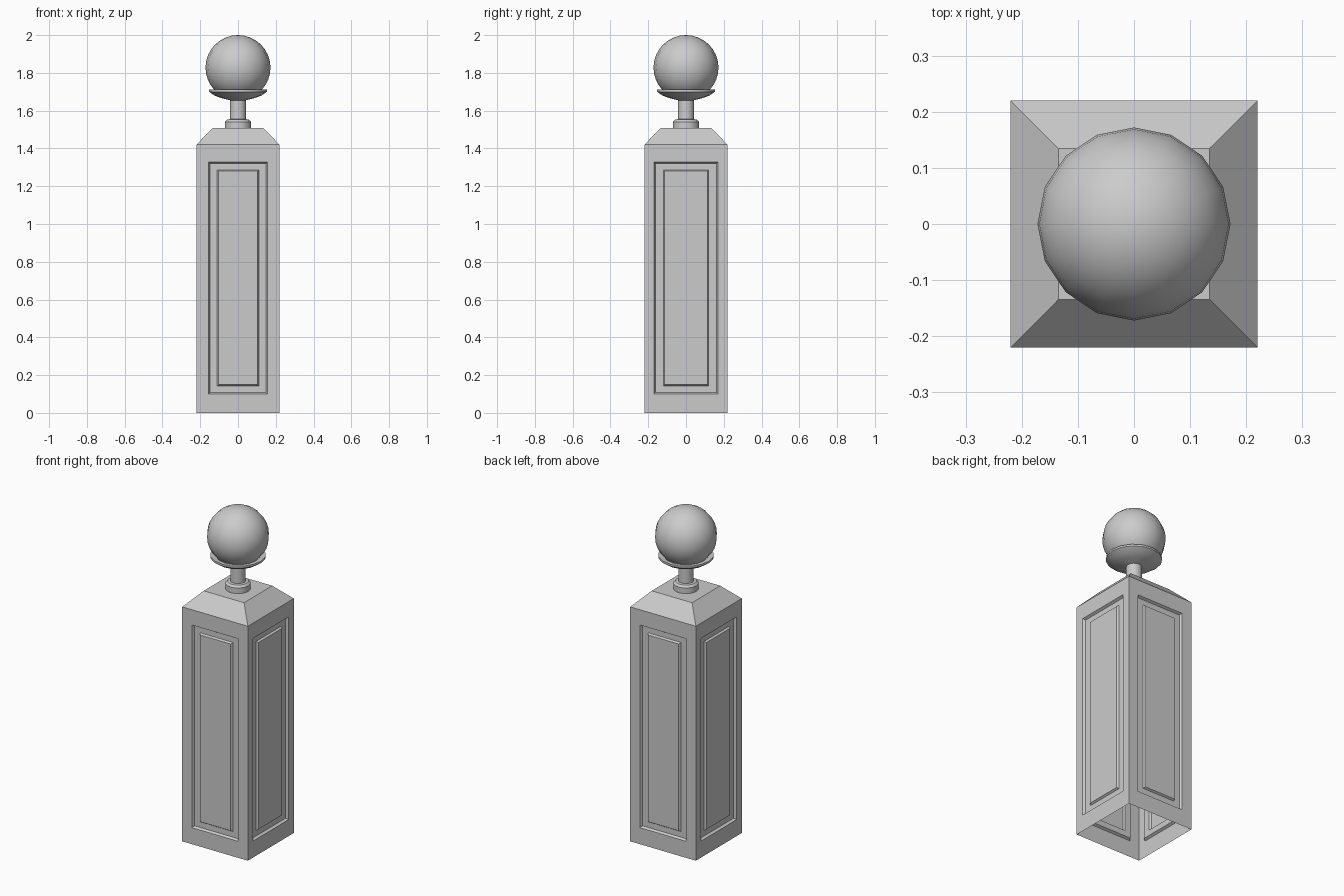
import bpy, bmesh, math
from mathutils import Matrix

if "Cube" in bpy.data.objects:
    bpy.data.objects.remove(bpy.data.objects["Cube"])


def finish(bm, name, smooth=None):
    bmesh.ops.remove_doubles(bm, verts=bm.verts, dist=1e-5)
    bmesh.ops.recalc_face_normals(bm, faces=bm.faces)
    me = bpy.data.meshes.new(name)
    bm.to_mesh(me)
    bm.free()
    ob = bpy.data.objects.new(name, me)
    bpy.context.collection.objects.link(ob)
    if smooth:
        bpy.context.view_layer.objects.active = ob
        ob.select_set(True)
        bpy.ops.object.shade_smooth_by_angle(angle=math.radians(smooth))
        ob.select_set(False)
    return ob


def bridge(bm, a, b):
    n = len(a)
    for i in range(n):
        j = (i + 1) % n
        bm.faces.new((a[i], a[j], b[j], b[i]))


def lathe(name, profile, segs=16):
    bm = bmesh.new()
    rings = [[bm.verts.new((r * math.cos(2 * math.pi * i / segs),
                            r * math.sin(2 * math.pi * i / segs), z))
              for i in range(segs)] for r, z in profile]
    for a, b in zip(rings, rings[1:]):
        bridge(bm, a, b)
    return finish(bm, name, 35)


# Hollow square post: four sunken panels with raised fields, open underneath
H, TOP = 0.22, 1.42
bm = bmesh.new()
for k in range(4):
    w = 0.155 if k % 2 == 0 else 0.17      # side panels are slightly wider
    f = 0.11 if k % 2 == 0 else 0.12
    # half width, bottom, top, depth of each nested outline
    loops = [(H, 0, TOP, 0), (w, 0.10, 1.327, 0), (w - 0.008, 0.108, 1.319, 0.014),
             (f, 0.142, 1.287, 0.014), (f - 0.007, 0.149, 1.280, 0.003)]
    rot = Matrix.Rotation(k * math.pi / 2, 4, 'Z')
    rings = []
    for hw, z0, z1, d in loops:
        pts = [(-hw, z0), (hw, z0), (hw, z1), (-hw, z1)]
        ring = [bm.verts.new((x, -H + d, z)) for x, z in pts]
        bmesh.ops.transform(bm, matrix=rot, verts=ring)
        rings.append(ring)
    for a, b in zip(rings, rings[1:]):
        bridge(bm, a, b)
    bm.faces.new(rings[-1])

# Sloping cap closing the post
caps = [[bm.verts.new((x * h, y * h, z)) for x, y in ((-1, -1), (1, -1), (1, 1), (-1, 1))]
        for h, z in ((H, TOP), (0.135, 1.507))]
bridge(bm, *caps)
bm.faces.new(caps[1])
finish(bm, "panelled_post")

# Collar, neck and flared cup
lathe("neck_and_cup", [(0.07, 1.507), (0.07, 1.541), (0.058, 1.553), (0.043, 1.555),
                       (0.043, 1.655), (0.09, 1.667), (0.125, 1.68), (0.153, 1.70),
                       (0.153, 1.711), (0.118, 1.706)])

# Ball finial
bm = bmesh.new()
bmesh.ops.create_uvsphere(bm, u_segments=16, v_segments=16, radius=0.172,
                          matrix=Matrix.Translation((0, 0, 1.828)))
finish(bm, "ball_finial", 60)
